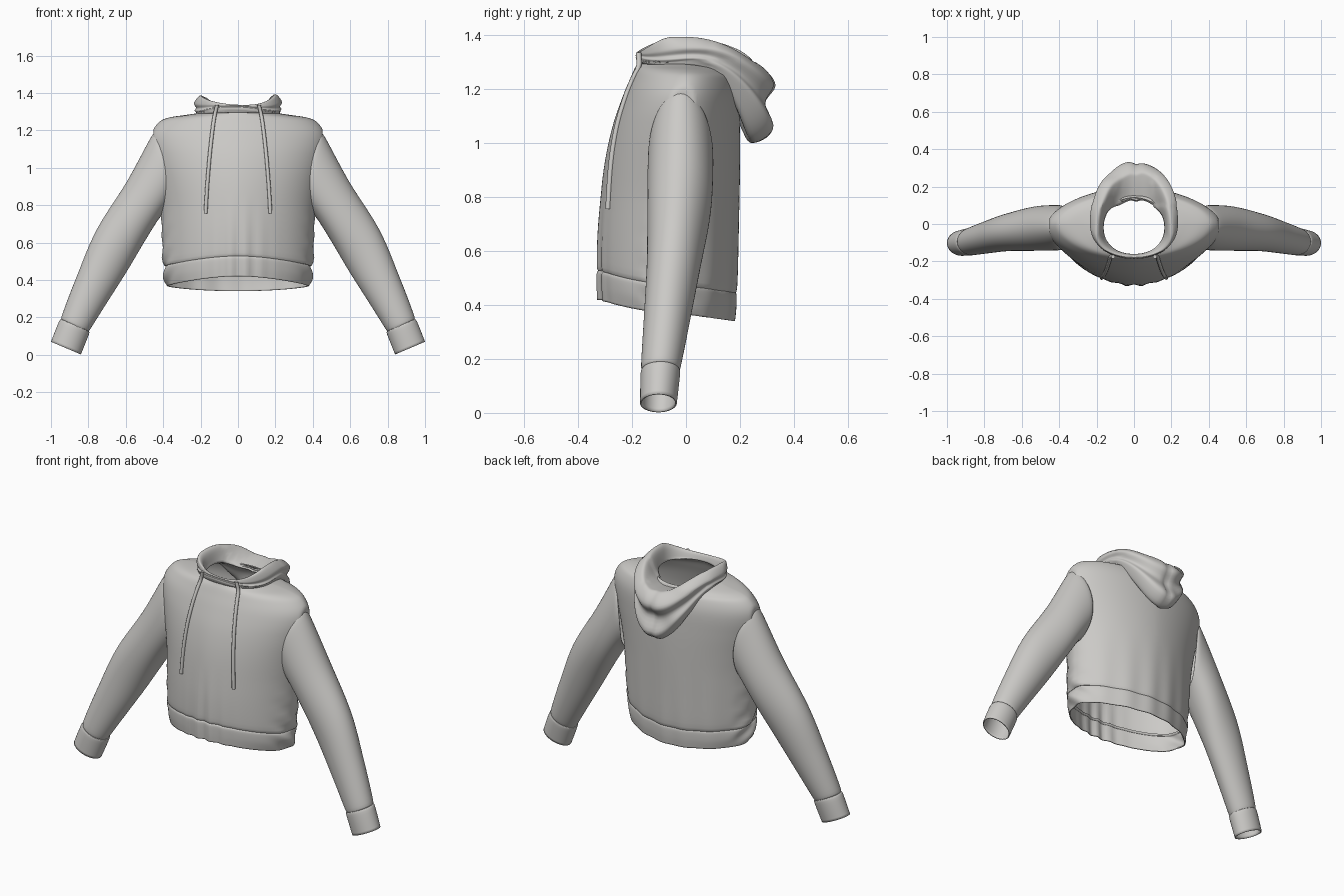
import bpy, bmesh, math
from mathutils import Vector
from mathutils.bvhtree import BVHTree

cube = bpy.data.objects.get("Cube")
if cube:
    bpy.data.objects.remove(cube, do_unlink=True)

fabric = bpy.data.materials.new("grey fabric")
fabric.use_nodes = True
GREY = (0.6, 0.59, 0.57, 1)
fabric.diffuse_color = GREY
fabric.node_tree.nodes["Principled BSDF"].inputs["Base Color"].default_value = GREY


def smooth_rows(rows, steps):
    """Catmull-Rom interpolation through rows of numbers."""
    out = []
    for k in range(len(rows) - 1):
        a, b, c, d = (rows[min(max(k + j, 0), len(rows) - 1)] for j in (-1, 0, 1, 2))
        for s in range(steps):
            t = s / steps
            out.append([q + t / 2 * (r - p + t * (2 * p - 5 * q + 4 * r - u + t * (3 * (q - r) + u - p)))
                        for p, q, r, u in zip(a, b, c, d)])
    return out + [list(rows[-1])]


def loft(name, rings, thickness=0.006, capped=False):
    """Smooth tube through closed rings of points, open like cloth or capped."""
    bm = bmesh.new()
    grid = [[bm.verts.new(p) for p in ring] for ring in rings]
    n = len(grid[0])
    for low, high in zip(grid, grid[1:]):
        for i in range(n):
            j = (i + 1) % n
            bm.faces.new((low[i], low[j], high[j], high[i]))
    if capped:
        bm.faces.new(grid[0][::-1])
        bm.faces.new(grid[-1])
    mesh = bpy.data.meshes.new(name)
    bm.to_mesh(mesh)
    bm.free()
    mesh.materials.append(fabric)
    obj = bpy.data.objects.new(name, mesh)
    bpy.context.collection.objects.link(obj)
    bpy.ops.object.select_all(action="DESELECT")
    obj.select_set(True)
    bpy.context.view_layer.objects.active = obj
    bpy.ops.object.shade_smooth_by_angle(angle=math.radians(50))
    if not capped:
        cloth = obj.modifiers.new("cloth thickness", "SOLIDIFY")
        cloth.thickness = thickness
        cloth.offset = -1
    return obj


def body_ring(row, count, bend, droop, wrinkle):
    """Ring around z: half width, y front/side/back, z front/side/back."""
    hx, yf, ys, yb, zf, zs, zb = row
    ring = []
    for i in range(count):
        a = math.tau * i / count
        c, s = math.cos(a), math.sin(a)
        x = math.copysign(abs(c) ** bend, c) * hx
        y = ys + abs(s) ** bend * ((yb - ys) if s > 0 else (yf - ys))
        z = zs + (abs(s) ** droop * (zb - zs) if s > 0 else s * s * (zf - zs))
        ring.append(wrinkle(Vector((x, y, z)), a))
    return ring


# Torso with hem band, flat armhole sides and shoulders
def torso_wrinkle(p, a):
    low = min(max((0.85 - p.z) / 0.4, 0), 1)
    if p.y < -0.1:
        p.y += 0.008 * low * math.cos(p.x * 75) * math.exp(-(p.x / 0.13) ** 2)
    elif p.y > 0.05:
        p.y += 0.003 * low * math.sin(p.x * 45)
    side = math.exp(-((abs(p.x) - 0.39) / 0.04) ** 2)
    p.x += math.copysign(0.008, p.x) * low * side * math.sin(p.z * 55 + p.y * 40)
    high = min(max((p.z - 0.8) / 0.3, 0), 1)
    p.x = math.copysign(min(abs(p.x) * (1 + 0.06 * high), 0.452), p.x)
    return p


torso_rows = [
    (0.38, -0.325, -0.05, 0.18, 0.42, 0.37, 0.34),
    (0.395, -0.328, -0.05, 0.185, 0.47, 0.42, 0.39),
    (0.395, -0.328, -0.05, 0.185, 0.52, 0.47, 0.44),
    (0.385, -0.318, -0.05, 0.175, 0.53, 0.48, 0.45),
    (0.40, -0.328, -0.05, 0.188, 0.545, 0.495, 0.465),
    (0.408, -0.325, -0.04, 0.195, 0.7, 0.68, 0.67),
    (0.42, -0.305, -0.03, 0.2, 0.9, 0.9, 0.9),
    (0.435, -0.275, -0.02, 0.2, 1.05, 1.05, 1.05),
    (0.44, -0.235, -0.01, 0.195, 1.17, 1.17, 1.17),
    (0.402, -0.206, 0, 0.175, 1.24, 1.24, 1.24),
    (0.35, -0.192, 0, 0.155, 1.272, 1.268, 1.26),
    (0.26, -0.182, 0, 0.147, 1.29, 1.283, 1.275),
    (0.185, -0.174, -0.01, 0.142, 1.305, 1.295, 1.28),
]
torso = loft("torso", [body_ring(r, 128, 1.12, 1.2, torso_wrinkle) for r in smooth_rows(torso_rows, 5)])


# Lowered hood: pouch hanging at the back, rim and lining
def hood_wrinkle(p, a):
    back = max(math.sin(a), 0)
    seam = math.exp(-(p.x / 0.02) ** 2) * back
    p.x += 0.012 * back * (p.y > 0.1)
    p.y += -0.012 * seam + 0.006 * back * math.sin(5 * a + p.z * 30)
    p.z += 0.006 * math.sin(3 * a + 0.6) * (p.z > 1.3)
    return p


hood_rows = [
    (0.20, -0.178, -0.02, 0.13, 1.295, 1.28, 1.27),
    (0.215, -0.184, -0.01, 0.17, 1.303, 1.285, 1.2),
    (0.222, -0.186, 0, 0.2, 1.31, 1.292, 1.08),
    (0.225, -0.186, 0, 0.25, 1.315, 1.3, 1.0),
    (0.232, -0.186, 0, 0.32, 1.32, 1.31, 1.045),
    (0.225, -0.182, 0, 0.30, 1.323, 1.325, 1.14),
    (0.235, -0.183, 0, 0.33, 1.328, 1.35, 1.21),
    (0.205, -0.177, -0.05, 0.285, 1.332, 1.388, 1.275),
    (0.18, -0.168, -0.04, 0.24, 1.322, 1.37, 1.28),
    (0.162, -0.16, -0.02, 0.125, 1.298, 1.3, 1.26),
]
loft("hood", [body_ring(r, 96, 0.92, 2.3, hood_wrinkle) for r in smooth_rows(hood_rows, 5)])


# Sleeves: outer x z, inner x z, y centre, y radius, bow around the armhole
sleeve_rows = [
    (0.445, 1.185, 0.40, 0.75, -0.02, 0.113, 0.045),
    (0.47, 1.155, 0.428, 0.72, -0.02, 0.121, 0.04),
    (0.595, 0.925, 0.50, 0.605, -0.025, 0.118, 0.015),
    (0.755, 0.67, 0.595, 0.445, -0.045, 0.1, 0),
    (0.86, 0.425, 0.70, 0.28, -0.07, 0.086, 0),
    (0.94, 0.215, 0.785, 0.145, -0.092, 0.074, 0),
    (0.94, 0.19, 0.798, 0.125, -0.094, 0.067, 0),
    (0.956, 0.18, 0.797, 0.11, -0.095, 0.073, 0),
    (1.0, 0.07, 0.84, 0.002, -0.102, 0.068, 0),
]


def sleeve_ring(row, side, count=56):
    xo, zo, xi, zi, yc, ry, bow = row
    ring = []
    for i in range(count):
        a = math.tau * i / count
        c, s = math.cos(a), math.sin(a)
        x = (xo + xi) / 2 + c * (xo - xi) / 2 - bow * s * s
        z = (zo + zi) / 2 + c * (zo - zi) / 2
        ring.append((side * x, yc - side * ry * s, z))
    return ring


for name, side in (("left_sleeve", 1), ("right_sleeve", -1)):
    loft(name, [sleeve_ring(r, side) for r in smooth_rows(sleeve_rows, 6)])

# Drawstrings laid on the chest, running from the top down
chest = BVHTree.FromPolygons([v.co for v in torso.data.vertices],
                             [p.vertices[:] for p in torso.data.polygons])
string_rows = [(0.112, 1.335), (0.13, 1.25), (0.15, 1.08), (0.165, 0.9), (0.173, 0.755)]
for name, side in (("left_drawstring", 1), ("right_drawstring", -1)):
    rings = []
    for x, z in smooth_rows(string_rows, 5):
        y = chest.ray_cast(Vector((side * x, -1, min(z, 1.28))), Vector((0, 1, 0)))[0].y - 0.004
        turns = [-math.tau * i / 12 for i in range(12)]
        rings.append([(side * x + 0.01 * math.cos(t), y + 0.01 * math.sin(t), z) for t in turns])
    loft(name, rings, capped=True)
